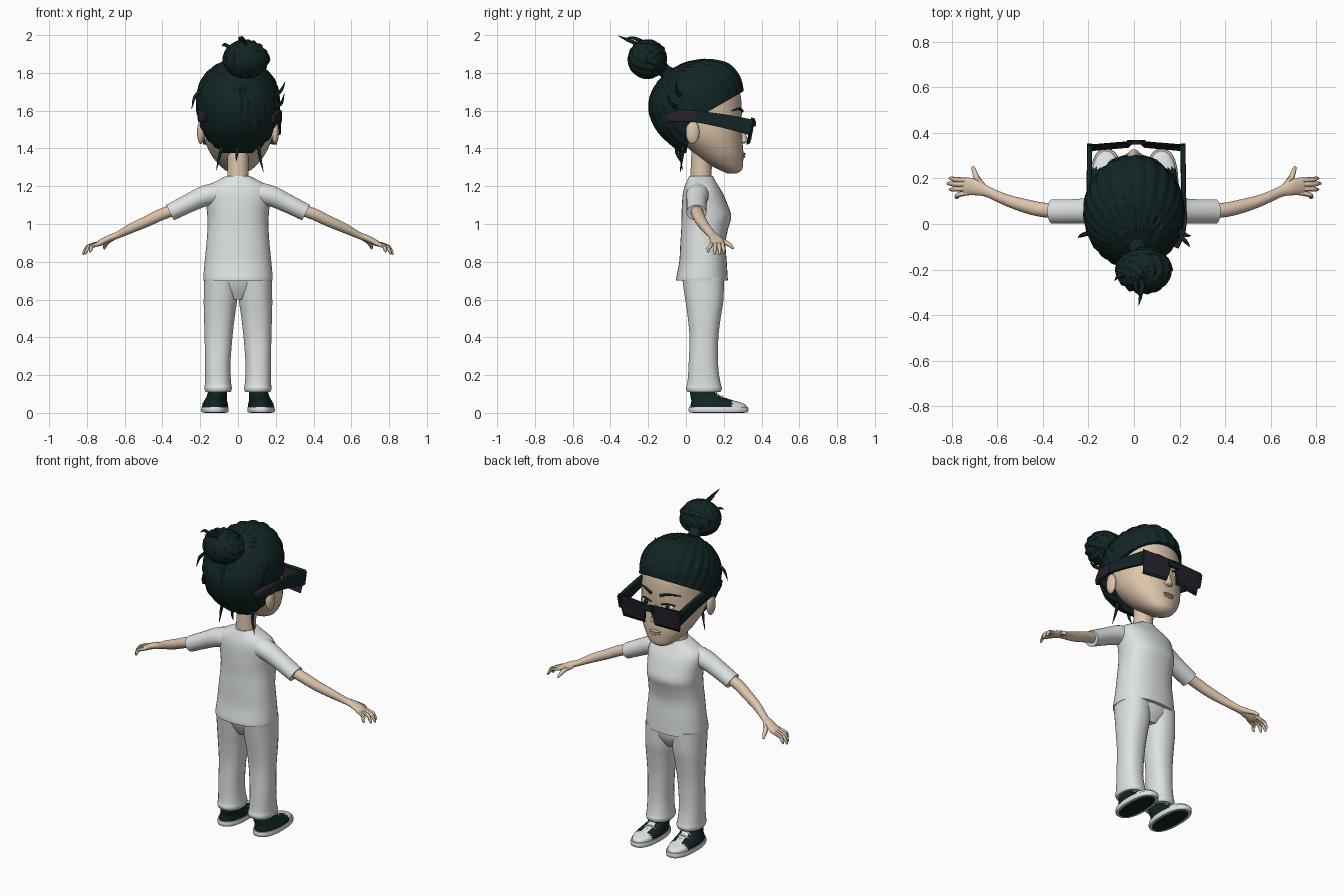
import bpy, bmesh, math
from mathutils import Vector, Matrix

cube = bpy.data.objects.get("Cube")
if cube:
    bpy.data.objects.remove(cube)


def material(name, r, g, b):
    mat = bpy.data.materials.new(name)
    mat.use_nodes = True
    mat.diffuse_color = (r, g, b, 1)
    mat.node_tree.nodes["Principled BSDF"].inputs["Base Color"].default_value = (r, g, b, 1)
    return mat


dark = material("dark teal", .006, .018, .018)
white = material("soft white", .73, .76, .76)
skin = material("skin", .72, .56, .41)
lips = material("lips", .52, .36, .27)
lens = material("dark violet lens", .022, .016, .03)


def build(name, bm, mats, mirror=False, rule=None, thickness=0, offset=0):
    """Turn a bmesh into a smooth-shaded object, optionally mirrored across x."""
    bmesh.ops.recalc_face_normals(bm, faces=bm.faces)
    if rule:
        for face in bm.faces:
            face.material_index = rule(face.calc_center_median())
    mesh = bpy.data.meshes.new(name)
    bm.to_mesh(mesh)
    bm.free()
    for mat in mats:
        mesh.materials.append(mat)
    obj = bpy.data.objects.new(name, mesh)
    bpy.context.collection.objects.link(obj)
    obj.location.x = offset
    bpy.ops.object.select_all(action='DESELECT')
    obj.select_set(True)
    bpy.context.view_layer.objects.active = obj
    bpy.ops.object.shade_smooth_by_angle(angle=math.radians(45))
    if mirror:
        mod = obj.modifiers.new("mirror", 'MIRROR')
        mod.use_mirror_merge = False
    if thickness:
        solid = obj.modifiers.new("thickness", 'SOLIDIFY')
        solid.thickness, solid.offset = thickness, 0
    return obj


def spline(rows, steps):
    """Catmull-Rom interpolation of whole rows (position and radii)."""
    out = []
    pts = [rows[0], *rows, rows[-1]]
    for a, b, c, d in zip(pts, pts[1:], pts[2:], pts[3:]):
        for i in range(steps):
            t = i / steps
            out.append([q + t / 2 * (r - p + t * (2*p - 5*q + 4*r - s + t * (3*(q - r) + s - p)))
                        for p, q, r, s in zip(a, b, c, d)])
    return out + [list(rows[-1])]


def loft(rows, ref=None, seg=24, power=2, steps=4):
    """Skin rings (x, y, z, radius a, radius b); level rings unless ref guides axis a."""
    rows = spline(rows, steps)
    bm = bmesh.new()
    rings = []
    for i, (x, y, z, ra, rb) in enumerate(rows):
        a, b = Vector((1, 0, 0)), Vector((0, 1, 0))
        if ref:
            before, after = rows[max(i - 1, 0)], rows[min(i + 1, len(rows) - 1)]
            tangent = (Vector(after[:3]) - Vector(before[:3])).normalized()
            a = Vector(ref)
            a = (a - tangent * a.dot(tangent)).normalized()
            b = tangent.cross(a)
        ring = []
        for k in range(seg):
            ang = math.tau * (k + .5) / seg
            c, s = math.cos(ang), math.sin(ang)
            u = math.copysign(abs(c) ** (2 / power), c) * max(ra, .001)
            v = math.copysign(abs(s) ** (2 / power), s) * max(rb, .001)
            ring.append(bm.verts.new(Vector((x, y, z)) + a * u + b * v))
        rings.append(ring)
    for low, high in zip(rings, rings[1:]):
        for k in range(seg):
            n = (k + 1) % seg
            bm.faces.new((low[k], low[n], high[n], high[k]))
    bm.faces.new(rings[0])
    bm.faces.new(rings[-1])
    return bm


def ellipsoid(centre, radii, seg=24):
    bm = bmesh.new()
    bmesh.ops.create_uvsphere(bm, u_segments=seg, v_segments=seg // 2, radius=1,
                              matrix=Matrix.Translation(centre) @ Matrix.Diagonal((*radii, 1)))
    return bm


def strand(name, points, radius, mat=dark, tip=.001, mirror=False):
    """A thin tapering tube through the points."""
    last = len(points) - 1
    rows = [(*p, *[radius + (tip - radius) * (i / last) ** 2] * 2) for i, p in enumerate(points)]
    return build(name, loft(rows, (.3, .9, .2), seg=8), [mat], mirror)


def groove(bm, centre, axis, count, depth, twist=0):
    """Comb ridges into hair, running towards the given axis."""
    axis = Vector(axis).normalized()
    u = axis.orthogonal().normalized()
    w = axis.cross(u)
    for v in bm.verts:
        d = v.co - Vector(centre)
        phi = math.atan2(d.dot(w), d.dot(u)) + twist * d.dot(axis)
        v.co += d.normalized() * depth * (abs(math.sin(phi * count)) - .5)


# Clothes
build("shirt_body", loft([
    (0, .085, .70, .183, .137), (0, .085, .72, .184, .136), (0, .09, .8, .177, .126),
    (0, .09, .9, .167, .12), (0, .1, .98, .162, .125), (0, .108, 1.04, .163, .132),
    (0, .1, 1.1, .168, .122), (0, .09, 1.16, .174, .107), (0, .083, 1.2, .16, .09),
    (0, .08, 1.235, .1, .072), (0, .08, 1.253, .066, .064)], seg=40, power=2.3), [white])
build("sleeves", loft([
    (.08, .07, 1.165, .065, .06), (.17, .06, 1.15, .06, .056),
    (.25, .056, 1.115, .054, .05), (.36, .055, 1.06, .053, .046)], (0, 1, 0)), [white], True)
build("trouser_legs", loft([
    (.105, .095, .11, .068, .088), (.105, .095, .13, .073, .096), (.106, .095, .16, .07, .088),
    (.108, .092, .25, .068, .079), (.103, .095, .4, .074, .077), (.098, .097, .52, .083, .09),
    (.093, .097, .6, .089, .102), (.09, .09, .72, .09, .112)], power=2.3), [white], True)
build("trouser_seat", loft([
    (0, .097, .6, .05, .07), (0, .097, .66, .14, .1), (0, .09, .73, .17, .114)], power=2.3), [white])

# Shoes: pale rim, dark tread, dark upper with pale toe cap and tongue
build("shoe_treads", loft([(.122, .172, 0, .055, .138), (.122, .172, .01, .055, .138)], power=2.4),
      [dark], True)
build("shoe_soles", loft([
    (.122, .172, .003, .07, .155), (.122, .172, .015, .073, .159), (.122, .172, .032, .071, .156)],
    seg=36, power=2.4), [white], True)


def shoe_colour(c):
    toe = c.y > .245
    tongue = c.y > .13 and abs(c.x - .115) < .022 and c.z > .055
    return 1 if toe or tongue else 0


build("shoe_uppers", loft([
    (.122, .172, .028, .068, .151), (.121, .167, .048, .067, .142), (.118, .14, .066, .06, .112),
    (.112, .103, .09, .053, .08), (.107, .085, .13, .048, .064)], seg=48, power=2.2, steps=6),
    [dark, white], True, shoe_colour)
for i in range(3):
    y, z = .165 + .025 * i, .1 - .013 * i
    strand("laces", [(.08, y, z - .012), (.115, y, z), (.15, y, z - .012)], .005, white, .005, True)

# Arms and hands
build("arms", loft([
    (.30, .055, 1.085, .032, .03), (.40, .062, 1.053, .032, .031), (.48, .08, 1.015, .03, .029),
    (.56, .105, .98, .025, .026), (.64, .14, .94, .023, .018), (.68, .155, .925, .031, .018),
    (.72, .165, .905, .038, .017), (.745, .165, .893, .035, .013), (.755, .165, .887, .02, .006)],
    (0, 1, 0)), [skin], True)
for finger, base, tip in (("index", .192, (.81, .2, .845)), ("middle", .174, (.82, .178, .838)),
                          ("ring", .156, (.81, .152, .84)), ("little", .138, (.785, .118, .85))):
    x, y, z = tip
    strand(finger + "_fingers", [(.725, base, .9), ((x + .745) / 2 + .008, (base + y) / 2, .882),
                                 (x - .008, y, z + .018), tip], .0115, skin, .005, True)
strand("thumbs", [(.665, .165, .925), (.69, .2, .908), (.702, .232, .888), (.708, .25, .87)],
       .015, skin, .006, True)

# Head and face
build("neck", loft([(0, .08, 1.2, .064, .06), (0, .08, 1.28, .056, .056), (0, .09, 1.42, .06, .06)]),
      [skin])
build("head", loft([
    (0, .245, 1.268, .03, .025), (0, .235, 1.288, .072, .062), (0, .2, 1.33, .115, .103),
    (0, .17, 1.38, .15, .134), (0, .13, 1.45, .18, .168), (0, .1, 1.52, .191, .193),
    (0, .08, 1.6, .193, .216), (0, .08, 1.7, .185, .205), (0, .09, 1.78, .13, .15),
    (0, .1, 1.83, .03, .04)], seg=40, power=2.1), [skin])
build("nose", loft([(0, .3, 1.425, .012, .008), (0, .302, 1.437, .028, .025),
                    (0, .3, 1.46, .02, .022), (0, .288, 1.53, .01, .012)]), [skin])
build("upper_lip", ellipsoid((0, .302, 1.371), (.038, .014, .008)), [lips])
build("lower_lip", ellipsoid((0, .3, 1.357), (.033, .014, .009)), [lips])
build("ears", ellipsoid((.197, .035, 1.485), (.02, .036, .062)), [skin], True)
build("eyes", ellipsoid((.075, .276, 1.53), (.033, .012, .02)), [white], True)
build("irises", ellipsoid((.075, .286, 1.53), (.014, .005, .015)), [lens], True)
strand("eyelashes", [(.035, .289, 1.54), (.075, .289, 1.552), (.115, .266, 1.542)], .005, dark, .003, True)
strand("eyebrows", [(.03, .298, 1.598), (.08, .282, 1.61), (.135, .244, 1.6)], .008, dark, .003, True)

# Hair: one combed volume trimmed along the hairline and behind the ears
for name, point, normal in (("hair_crown", (0, .3, 1.70), (0, -.5, .87)),
                            ("hair_nape", (0, .03, 1.5), (0, -.97, .23))):
    hair = loft([
        (0, .03, 1.38, .09, .055), (0, .05, 1.43, .15, .14), (0, .05, 1.5, .194, .205),
        (0, .06, 1.58, .214, .25), (0, .055, 1.66, .219, .247), (0, .07, 1.74, .203, .226),
        (0, .085, 1.8, .165, .186), (0, .105, 1.85, .1, .115), (0, .11, 1.87, .03, .03)],
        seg=96, steps=6)
    groove(hair, (0, .05, 1.63), (.02, -.16, .19), 13, .01)
    cut = bmesh.ops.bisect_plane(hair, geom=[*hair.verts, *hair.edges, *hair.faces],
                                 plane_co=point, plane_no=normal, clear_inner=True)
    rim = [e for e in cut["geom_cut"] if isinstance(e, bmesh.types.BMEdge)]
    bmesh.ops.holes_fill(hair, edges=rim)
    build(name, hair, [dark])

# Bun with its tie and loose coils
bun = ellipsoid((.042, -.205, 1.873), (.118, .1, .1), 48)
groove(bun, (.042, -.205, 1.873), (.1, -.5, .6), 6, .012, 8)
build("bun", bun, [dark])
build("bun_tie", loft([(.01, -.07, 1.77, .06, .06), (.018, -.11, 1.808, .036, .036),
                       (.03, -.15, 1.84, .05, .05)], (1, 0, 0)), [dark])
for tilt in (-.5, .6):
    coil = [(.042 + .112 * math.cos(a), -.205 + .094 * math.sin(a) * math.cos(tilt),
             1.873 + .094 * math.sin(a) * math.sin(tilt)) for a in [.5 * k for k in range(13)]]
    strand("bun_coil", coil, .018)

# Loose wisps
for points in ([(.04, -.25, 1.95), (.03, -.31, 1.975), (.02, -.36, 1.997)],
               [(.02, -.22, 1.96), (.01, -.28, 1.985), (.035, -.33, 1.98)],
               [(-.04, -.22, 1.93), (-.07, -.23, 1.95), (-.085, -.25, 1.94)],
               [(-.08, -.03, 1.43), (-.095, -.03, 1.37), (-.115, -.02, 1.285)],
               [(.11, -.01, 1.43), (.115, -.02, 1.36), (.135, -.03, 1.275)],
               [(0, -.04, 1.42), (-.005, -.05, 1.38), (-.01, -.03, 1.33)],
               [(.2, -.03, 1.68), (.23, -.05, 1.71), (.25, -.05, 1.755)],
               [(.2, -.05, 1.62), (.23, -.08, 1.64), (.245, -.1, 1.69)],
               [(-.2, -.04, 1.7), (-.23, -.05, 1.67), (-.245, -.06, 1.61)]):
    strand("hair_wisp", points, .011)

# Sunglasses, worn low on the nose and slightly off centre
frame = bmesh.new()
corners = ((.212, .345, 1.555), (.01, .362, 1.55), (.035, .34, 1.437), (.195, .325, 1.43))
pane = frame.faces.new([frame.verts.new(c) for c in corners])
bmesh.ops.inset_individual(frame, faces=[pane], thickness=.021)
pane.material_index = 1
build("glasses_front", frame, [dark, lens], True, thickness=.018, offset=.01)
build("glasses_bridge", loft([(-.03, .36, 1.532, .01, .017), (.05, .36, 1.532, .01, .017)],
                             (0, 1, 0), power=6), [dark])
build("glasses_arms", loft([
    (.205, .345, 1.512, .012, .042), (.207, .2, 1.545, .011, .036), (.21, .05, 1.57, .011, .03)],
    (1, 0, 0), power=6), [dark], True, offset=.01)
build("glasses_arm_tips", loft([
    (.211, .055, 1.57, .012, .031), (.205, -.03, 1.572, .012, .032), (.175, -.1, 1.56, .012, .022)],
    (1, 0, 0), power=4), [lens], True, offset=.01)
